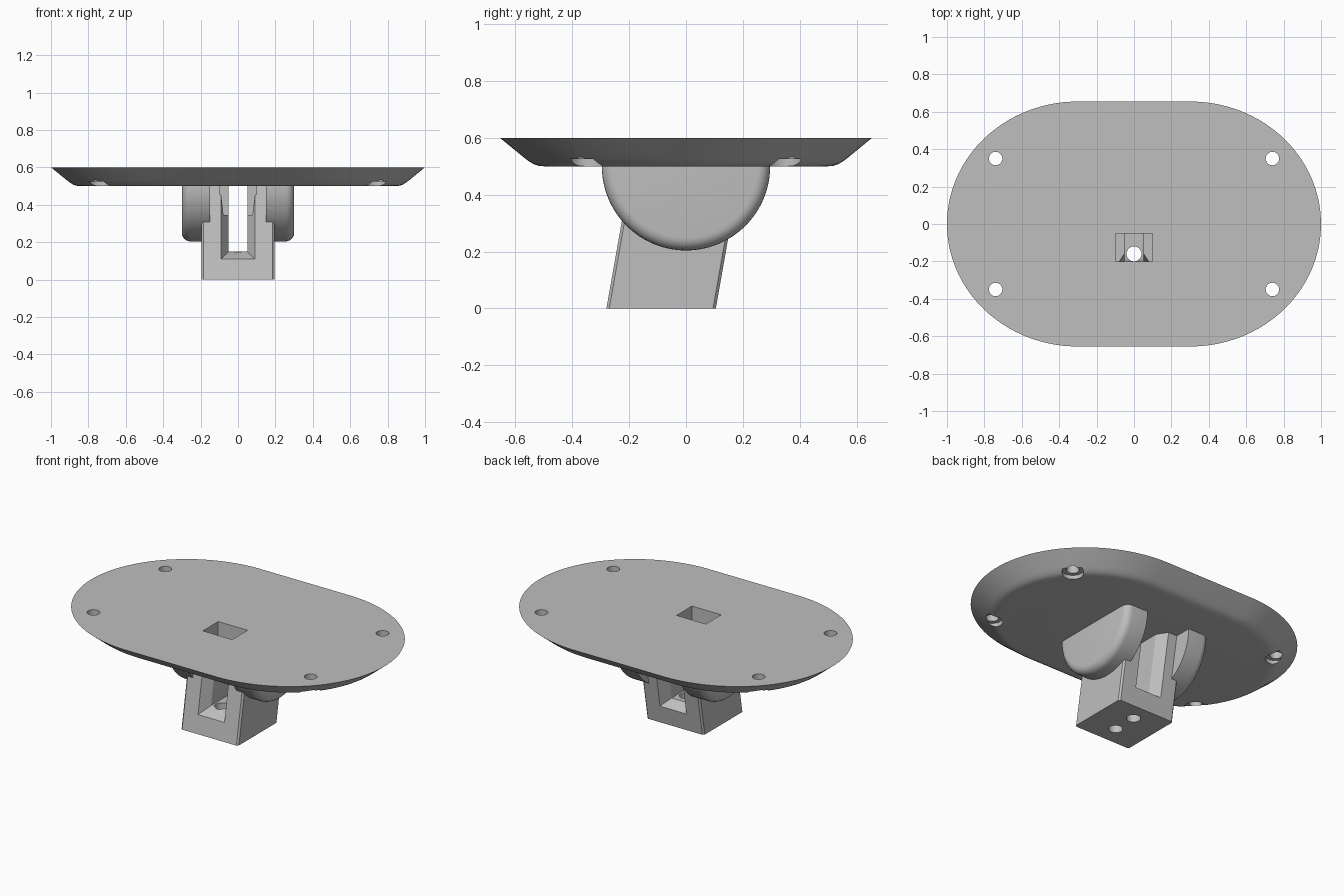
import bpy, bmesh, math
from mathutils import Matrix, Vector

if "Cube" in bpy.data.objects:
    bpy.data.objects.remove(bpy.data.objects["Cube"], do_unlink=True)

grey = bpy.data.materials.new("matte_grey")
grey.use_nodes = True
tone = (0.52, 0.52, 0.52, 1)
grey.diffuse_color = tone
grey.node_tree.nodes["Principled BSDF"].inputs["Base Color"].default_value = tone

TILT = math.tan(math.radians(10))


def make(name, bm):
    bmesh.ops.recalc_face_normals(bm, faces=bm.faces)
    mesh = bpy.data.meshes.new(name)
    bm.to_mesh(mesh)
    bm.free()
    mesh.materials.append(grey)
    ob = bpy.data.objects.new(name, mesh)
    bpy.context.collection.objects.link(ob)
    return ob


def loft(name, loops):
    """Skin a stack of equal closed loops and cap both ends."""
    bm = bmesh.new()
    rings = [[bm.verts.new(p) for p in loop] for loop in loops]
    n = len(rings[0])
    for a, b in zip(rings, rings[1:]):
        for i in range(n):
            j = (i + 1) % n
            bm.faces.new((a[i], a[j], b[j], b[i]))
    bm.faces.new(rings[0])
    bm.faces.new(rings[-1])
    return make(name, bm)


def box(name, lo, hi):
    def level(z):
        return [(lo[0], lo[1], z), (hi[0], lo[1], z), (hi[0], hi[1], z), (lo[0], hi[1], z)]
    return loft(name, [level(lo[2]), level(hi[2])])


def rod(name, x, y, r, z0, z1):
    def level(z):
        return [(x + r * math.cos(a), y + r * math.sin(a), z)
                for a in (math.tau * i / 32 for i in range(32))]
    return loft(name, [level(z0), level(z1)])


def cut(ob, cutters):
    """Subtract the cutters, bake the result and drop the cutters."""
    for c in cutters:
        c.hide_render = True
        mod = ob.modifiers.new("cut", 'BOOLEAN')
        mod.operation = 'DIFFERENCE'
        mod.solver = 'EXACT'
        mod.object = c
    graph = bpy.context.evaluated_depsgraph_get()
    mesh = bpy.data.meshes.new_from_object(ob.evaluated_get(graph))
    ob.modifiers.clear()
    ob.data = mesh
    for c in cutters:
        bpy.data.objects.remove(c, do_unlink=True)


def smooth(ob):
    bpy.ops.object.select_all(action='DESELECT')
    ob.select_set(True)
    bpy.context.view_layer.objects.active = ob
    bpy.ops.object.shade_smooth_by_angle(angle=math.radians(30))


# Plate: rounded outline, flared rim and softened lower edge
def outline(inset, z):
    pts = []
    for i in range(96):
        a = math.tau * (i + 0.5) / 96
        c, s = math.cos(a), math.sin(a)
        normal = Vector((c / 0.7, s / 0.655)).normalized()
        x = math.copysign(0.3, c) + 0.7 * c - inset * normal.x
        pts.append((x, 0.655 * s - inset * normal.y, z))
    return pts


rim = [(0, 0.6), (0.088, 0.528), (0.103, 0.517), (0.118, 0.508), (0.135, 0.502), (0.155, 0.5)]
plate = loft("plate", [outline(i, z) for i, z in rim])

# Screw holes with shallow counterbores, and the rectangular opening
cutters = [box("opening_cutter", (-0.1, -0.2, 0.4), (0.1, -0.05, 0.7))]
for x in (-0.74, 0.74):
    for y in (-0.35, 0.35):
        cutters.append(rod("screw_cutter", x, y, 0.036, 0.4, 0.7))
        cutters.append(rod("counterbore_cutter", x, y, 0.06, 0.4, 0.525))
cut(plate, cutters)
smooth(plate)


# Post: leaning block with slightly chamfered upright edges
def post_level(z):
    w, d, c = 0.195, 0.1925, 0.01
    corner = [(w, c - d), (w, d - c), (w - c, d), (c - w, d),
              (-w, d - c), (-w, c - d), (c - w, -d), (w - c, -d)]
    return [(x, y - 0.0875 + TILT * z, z) for x, y in corner]


post = loft("post", [post_level(0), post_level(0.505)])


# Window through the post, splayed at both mouths
def window_loop(v):
    spread = max(0, abs(v) - 0.13) * 0.64
    w, low, high = 0.05 + spread, 0.15 - spread, 0.6
    return [(x, v - 0.0875 + TILT * z, z)
            for x, z in ((-w, low), (w, low), (w, high), (-w, high))]


window = loft("window_cutter", [window_loop(v) for v in (-0.255, -0.13, 0.13, 0.255)])
well = box("well_cutter", (-0.1, -0.2, 0.345), (0.1, -0.05, 0.7))
drains = [rod("drain_cutter", 0, y, 0.04, -0.1, 0.2) for y in (-0.16, -0.005)]
cut(post, [window, well] + drains)
smooth(post)

# Side fins: half discs with a rounded outer edge
for name, side in (("left_fin", 1), ("right_fin", -1)):
    bm = bmesh.new()
    bmesh.ops.create_cone(bm, cap_ends=True, segments=96, radius1=0.296, radius2=0.296,
                          depth=0.15, matrix=Matrix.Translation((0.225 * side, 0, 0.5))
                          @ Matrix.Rotation(math.pi / 2, 4, 'Y'))
    outer = [e for e in bm.edges if all(v.co.x * side > 0.29 for v in e.verts)]
    bmesh.ops.bevel(bm, geom=outer, offset=0.045, segments=6, profile=0.5, affect='EDGES')
    bmesh.ops.bisect_plane(bm, geom=bm.verts[:] + bm.edges[:] + bm.faces[:],
                           plane_co=(0, 0, 0.503), plane_no=(0, 0, 1), clear_outer=True)
    bmesh.ops.holes_fill(bm, edges=[e for e in bm.edges if e.is_boundary])
    smooth(make(name, bm))
